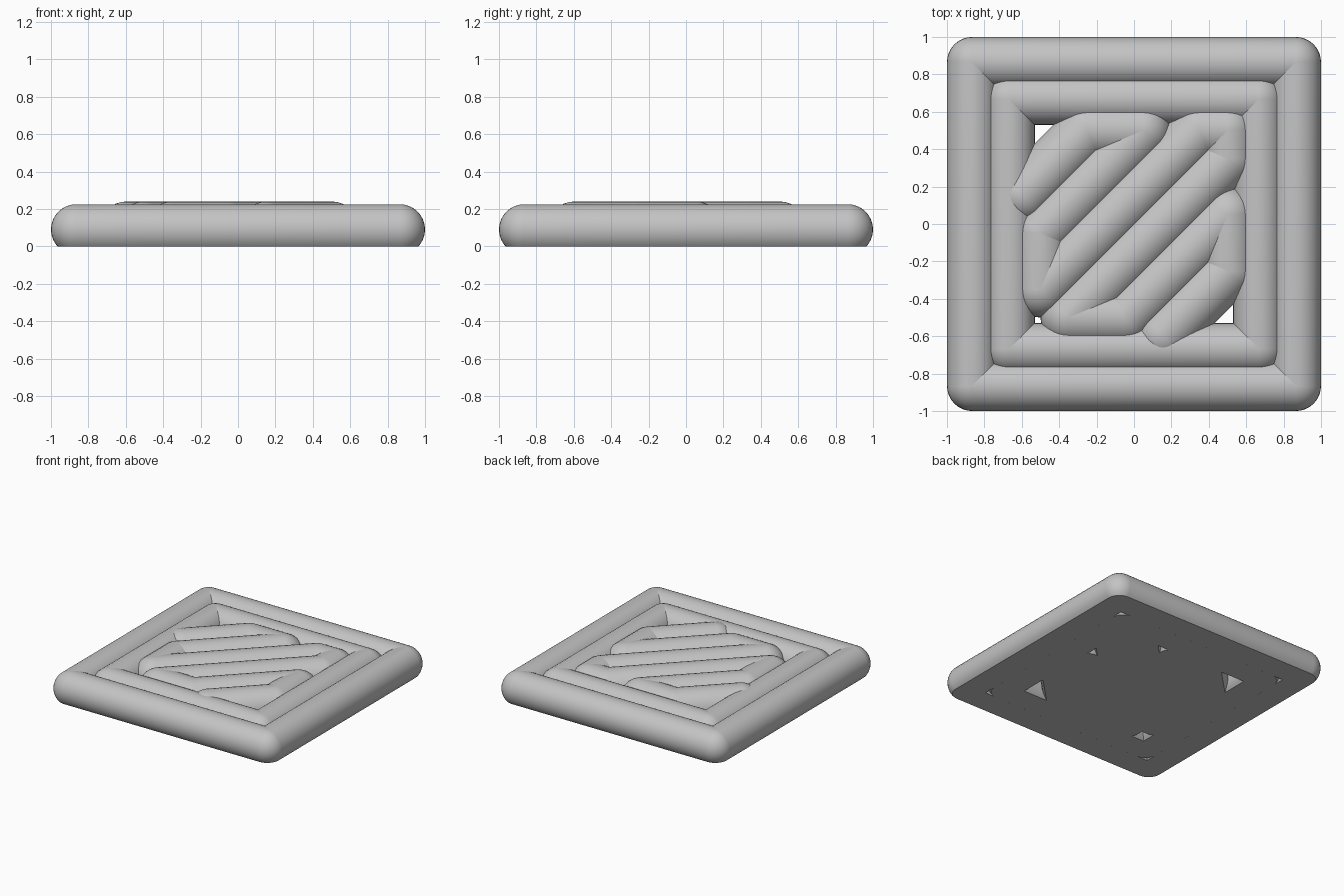
import bpy, bmesh, math
from mathutils import Vector

cube = bpy.data.objects.get("Cube")
if cube:
    bpy.data.objects.remove(cube)

AXIS_Z = 0.09      # height of every bead's centre line
SIDES = 32

grey = bpy.data.materials.new("light_grey")
grey.use_nodes = True
color = (0.55, 0.55, 0.55, 1)
grey.diffuse_color = color
grey.node_tree.nodes["Principled BSDF"].inputs["Base Color"].default_value = color


def ball_points(center, radius):
    """Points of a sphere around a path point."""
    points = [Vector((0, 0, radius)), Vector((0, 0, -radius))]
    for ring in range(1, SIDES // 2):
        t = 2 * math.pi * ring / SIDES
        for side in range(SIDES):
            a = 2 * math.pi * side / SIDES
            points.append(radius * Vector((math.sin(t) * math.cos(a),
                                           math.sin(t) * math.sin(a),
                                           math.cos(t))))
    return [p + Vector((center[0], center[1], AXIS_Z)) for p in points]


def add_capsule(target, start, end, radius):
    """Round-ended bar, cut flat where it meets the floor."""
    bm = bmesh.new()
    for p in ball_points(start, radius) + ball_points(end, radius):
        bm.verts.new(p)
    hull = bmesh.ops.convex_hull(bm, input=bm.verts[:])
    loose = {g for g in hull["geom_interior"] + hull["geom_unused"]
             if isinstance(g, bmesh.types.BMVert)}
    bmesh.ops.delete(bm, geom=list(loose), context='VERTS')
    bmesh.ops.dissolve_limit(bm, angle_limit=0.01, verts=bm.verts[:], edges=bm.edges[:])
    cut = bmesh.ops.bisect_plane(bm, geom=bm.verts[:] + bm.edges[:] + bm.faces[:],
                                 plane_co=(0, 0, 0), plane_no=(0, 0, 1), clear_inner=True)
    rim = [g for g in cut["geom_cut"] if isinstance(g, bmesh.types.BMEdge)]
    bmesh.ops.edgeloop_fill(bm, edges=rim)
    bmesh.ops.recalc_face_normals(bm, faces=bm.faces[:])
    piece = bpy.data.meshes.new("piece")
    bm.to_mesh(piece)
    bm.free()
    target.from_mesh(piece)
    bpy.data.meshes.remove(piece)


def bead(name, path, radius):
    """Rounded strand that follows a path of straight runs."""
    bm = bmesh.new()
    for start, end in zip(path, path[1:]):
        add_capsule(bm, start, end, radius)
    mesh = bpy.data.meshes.new(name)
    bm.to_mesh(mesh)
    bm.free()
    mesh.materials.append(grey)
    obj = bpy.data.objects.new(name, mesh)
    bpy.context.collection.objects.link(obj)
    bpy.ops.object.select_all(action='DESELECT')
    obj.select_set(True)
    bpy.context.view_layer.objects.active = obj
    bpy.ops.object.shade_smooth_by_angle(angle=math.radians(30))


def square(half):
    return [(-half, -half), (half, -half), (half, half), (-half, half), (-half, -half)]


# Two nested square frames
bead("outer_frame", square(0.865), 0.135)
bead("inner_frame", square(0.665), 0.135)

# Diagonal zigzag filling, mirrored across the x = y diagonal
half_path = [(-0.595, 0.155), (-0.25, 0.5), (0.05, 0.5), (-0.5, -0.05),
             (-0.5, -0.35), (0.35, 0.5), (0.5, 0.5)]
mirrored = [(y, x) for x, y in reversed(half_path[:-1])]
bead("zigzag_filling", half_path + mirrored, 0.15)
